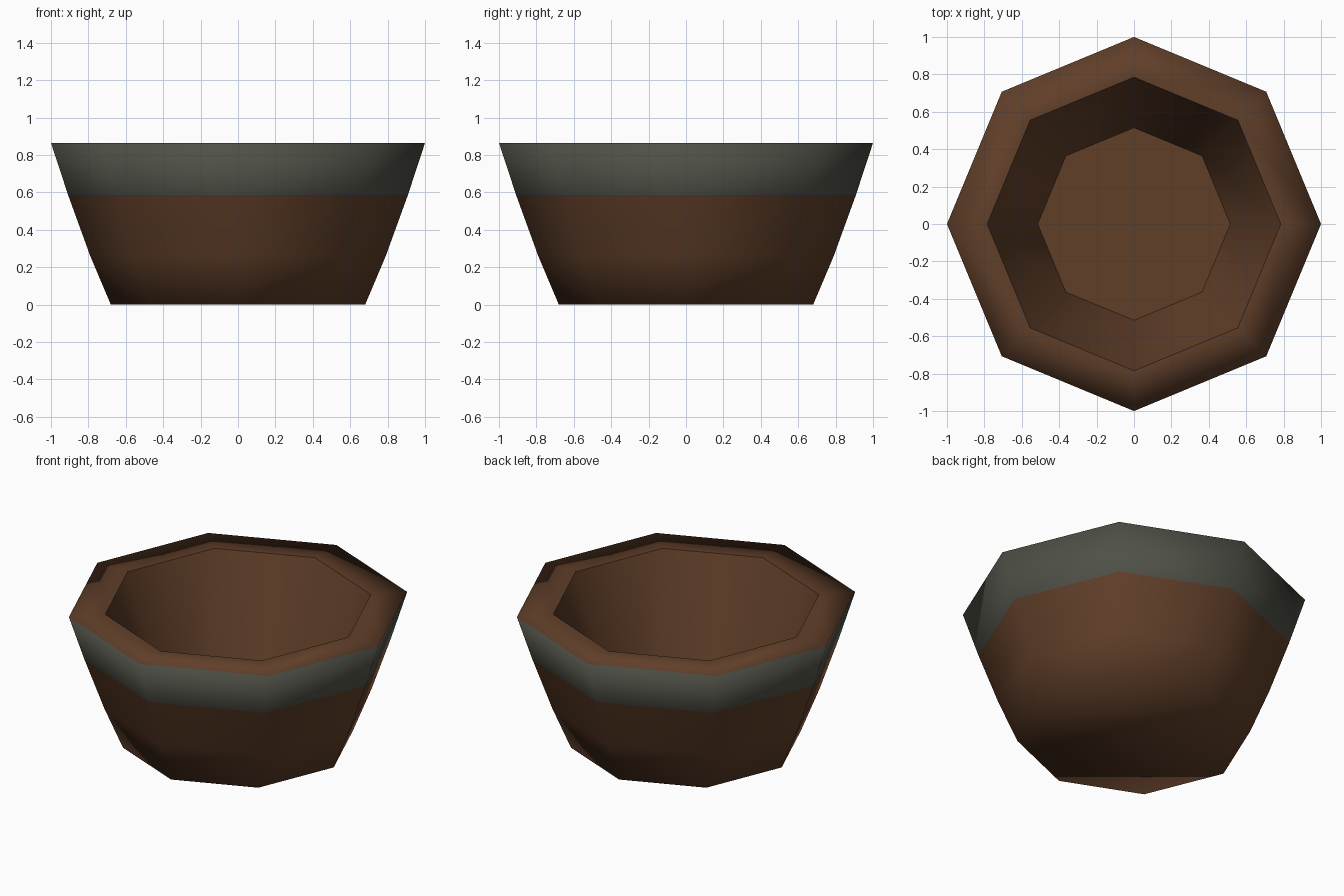
import bpy, bmesh, math

if "Cube" in bpy.data.objects:
    bpy.data.objects.remove(bpy.data.objects["Cube"])

SIDES = 8

def material(name, rgb):
    m = bpy.data.materials.new(name)
    m.diffuse_color = (*rgb, 1)
    m.use_nodes = True
    m.node_tree.nodes["Principled BSDF"].inputs["Base Color"].default_value = m.diffuse_color
    return m

brown = material("brown clay", (0.117, 0.049, 0.022))
grey = material("grey glaze", (0.078, 0.080, 0.062))

def lathe(name, profile, bottom_cap=False, top_cap=False, band=None, smooth=True):
    """Octagonal lathe of (radius, z) points; band = index of the grey segment."""
    bm = bmesh.new()
    rings = []
    for r, z in profile:
        rings.append([bm.verts.new((r * math.cos(math.tau * i / SIDES),
                                    r * math.sin(math.tau * i / SIDES), z))
                      for i in range(SIDES)])
    for k in range(len(rings) - 1):
        a, b = rings[k], rings[k + 1]
        for i in range(SIDES):
            j = (i + 1) % SIDES
            f = bm.faces.new((a[i], a[j], b[j], b[i]))
            f.material_index = 1 if k == band else 0
    if bottom_cap:
        bm.faces.new(rings[0][::-1])
    if top_cap:
        bm.faces.new(rings[-1])
    for f in bm.faces:
        f.smooth = smooth
    me = bpy.data.meshes.new(name)
    bm.to_mesh(me)
    bm.free()
    me.materials.append(brown)
    me.materials.append(grey)
    ob = bpy.data.objects.new(name, me)
    bpy.context.collection.objects.link(ob)
    return ob

# Outer wall with foot, glazed band and flat rim
lathe("outer_bowl", [(0.68, 0), (0.79, 0.26), (0.908, 0.585), (1.0, 0.865), (0.785, 0.865)],
      bottom_cap=True, band=2)

# Sloping inside wall
lathe("inner_wall", [(0.785, 0.865), (0.515, 0.13)])

# Flat inside floor
lathe("inner_floor", [(0.515, 0.13)], top_cap=True, smooth=False)
